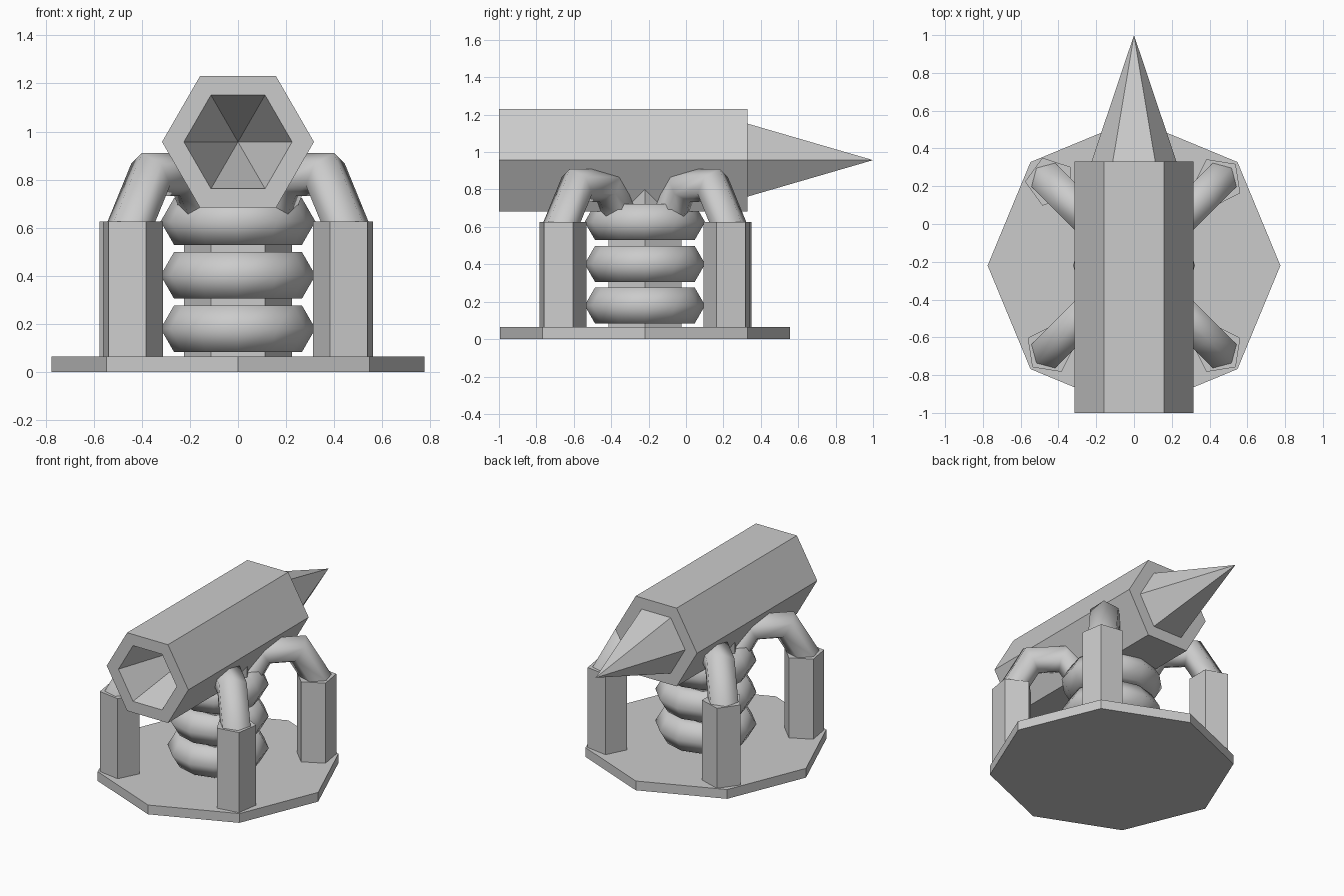
import bpy, bmesh
from math import sin, cos, pi, radians
from mathutils import Matrix, Vector

if "Cube" in bpy.data.objects:
    bpy.data.objects.remove(bpy.data.objects["Cube"])

CY = -0.22  # y of the stand's axis


def finish(name, bm, matrix=Matrix(), smooth=False):
    bmesh.ops.remove_doubles(bm, verts=bm.verts, dist=1e-5)
    bmesh.ops.recalc_face_normals(bm, faces=bm.faces)
    for f in bm.faces:
        f.smooth = smooth
    me = bpy.data.meshes.new(name)
    bm.to_mesh(me)
    bm.free()
    ob = bpy.data.objects.new(name, me)
    ob.matrix_world = matrix
    bpy.context.collection.objects.link(ob)
    return ob


def prism(name, sides, r, z0, z1, x=0, y=CY, turn=0):
    """Upright prism with one corner pointing at angle `turn`."""
    bm = bmesh.new()
    ring = [bm.verts.new((r * cos(turn + 2 * pi * i / sides),
                          r * sin(turn + 2 * pi * i / sides), z0)) for i in range(sides)]
    face = bm.faces.new(ring)
    top = bmesh.ops.extrude_face_region(bm, geom=[face])["geom"]
    bmesh.ops.translate(bm, vec=(0, 0, z1 - z0),
                        verts=[v for v in top if isinstance(v, bmesh.types.BMVert)])
    if not face.is_valid or len(bm.faces) < sides + 2:
        bm.faces.new(ring)
    return finish(name, bm, Matrix.Translation((x, y, 0)))


def ring_tube(name, R, r, steps, arc, matrix, minor=6):
    """Torus, or part of one, in the local XY plane."""
    bm = bmesh.new()
    rings = []
    for i in range(steps + 1):
        a = arc * i / steps
        rings.append([bm.verts.new(((R + r * cos(b)) * cos(a), (R + r * cos(b)) * sin(a), r * sin(b)))
                      for b in (2 * pi * j / minor for j in range(minor))])
    for p, q in zip(rings, rings[1:]):
        for j in range(minor):
            k = (j + 1) % minor
            bm.faces.new((p[j], q[j], q[k], p[k]))
    return finish(name, bm, matrix, smooth=True)


# base plate and central column
prism("base_plate", 8, 0.775, 0, 0.065)
prism("central_column", 6, 0.225, 0.05, 0.88)

# stacked coils
for n, z in enumerate((0.18, 0.402, 0.626)):
    ring_tube(f"coil_{n + 1}", 0.21, 0.112, 12, 2 * pi, Matrix.Translation((0, CY, z)))

# four posts with arched arms reaching in to the column
OFF, POST_TOP, ARM_CENTRE = 0.444, 0.625, 0.40
for n, deg in enumerate((45, 135, 225, 315)):
    a = radians(deg)
    turn = pi if deg == 135 else a  # back left post is turned differently
    prism(f"post_{n + 1}", 5, 0.133, 0.05, POST_TOP,
          OFF * (1 if cos(a) > 0 else -1), CY + OFF * (1 if sin(a) > 0 else -1), turn)
    place = (Matrix.Translation((0, CY, POST_TOP)) @ Matrix.Rotation(a, 4, 'Z')
             @ Matrix.Translation((ARM_CENTRE, 0, 0)) @ Matrix.Rotation(pi / 2, 4, 'X'))
    ring_tube(f"arm_{n + 1}", 0.227, 0.103, 3, pi, place)

# six-sided barrel: conical recess in front, spike at the back
profile = [(0, -0.33), (0.225, -1), (0.316, -1), (0.316, 0.33), (0.225, 0.33), (0, 1)]
bm = bmesh.new()
verts = [bm.verts.new((r, y, 0)) for r, y in profile]
edges = [bm.edges.new(e) for e in zip(verts, verts[1:])]
bmesh.ops.spin(bm, geom=verts + edges, cent=(0, 0, 0), axis=(0, 1, 0),
               angle=2 * pi, steps=6, use_merge=False)
finish("barrel", bm, Matrix.Translation((0, 0, 0.957)))
